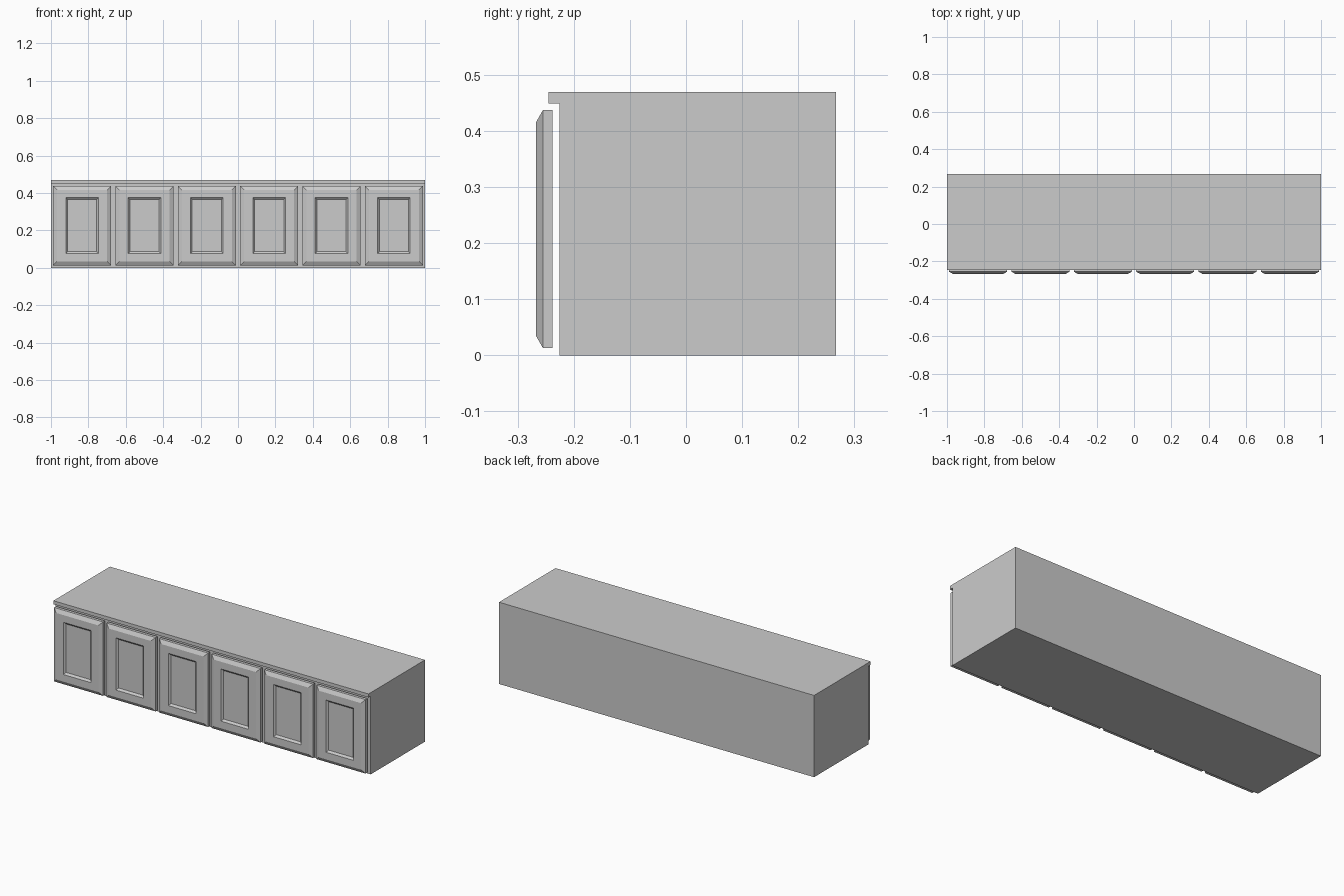
import bpy
import bmesh

if "Cube" in bpy.data.objects:
    bpy.data.objects.remove(bpy.data.objects["Cube"])

W = 2.0            # cabinet width
DOORS = 6
PITCH = W / DOORS
DOOR_Z = 0.225     # door centre height


def make_object(name, bm):
    bmesh.ops.recalc_face_normals(bm, faces=bm.faces)
    mesh = bpy.data.meshes.new(name)
    bm.to_mesh(mesh)
    bm.free()
    obj = bpy.data.objects.new(name, mesh)
    bpy.context.collection.objects.link(obj)
    return obj


# Cabinet body: side profile with the front lip, extruded along x
profile = [(0.267, 0), (0.267, 0.469), (-0.245, 0.469),
           (-0.245, 0.449), (-0.225, 0.449), (-0.225, 0)]
bm = bmesh.new()
side = bm.faces.new([bm.verts.new((-W / 2, y, z)) for y, z in profile])
ext = bmesh.ops.extrude_face_region(bm, geom=[side], use_keep_orig=True)
moved = [g for g in ext["geom"] if isinstance(g, bmesh.types.BMVert)]
bmesh.ops.translate(bm, vec=(W, 0, 0), verts=moved)
make_object("cabinet_body", bm)


# Door: rectangular rings (half width, half height, y) bridged back to front
RINGS = [
    (0.155, 0.212, -0.238),   # back
    (0.155, 0.212, -0.255),   # side edge
    (0.134, 0.191, -0.267),   # chamfered rim
    (0.087, 0.150, -0.267),   # recess opening
    (0.078, 0.139, -0.257),   # recess floor
]


def make_door(name, cx):
    bm = bmesh.new()
    loops = [[bm.verts.new((cx + sx * hw, y, DOOR_Z + sz * hh))
              for sx, sz in ((-1, -1), (1, -1), (1, 1), (-1, 1))]
             for hw, hh, y in RINGS]
    for a, b in zip(loops, loops[1:]):
        for i in range(4):
            j = (i + 1) % 4
            bm.faces.new((a[i], a[j], b[j], b[i]))
    bm.faces.new(loops[0])
    bm.faces.new(loops[-1])
    make_object(name, bm)


# Row of six panelled doors
for i in range(DOORS):
    make_door(f"door_{i + 1}", -W / 2 + PITCH * (i + 0.5))
